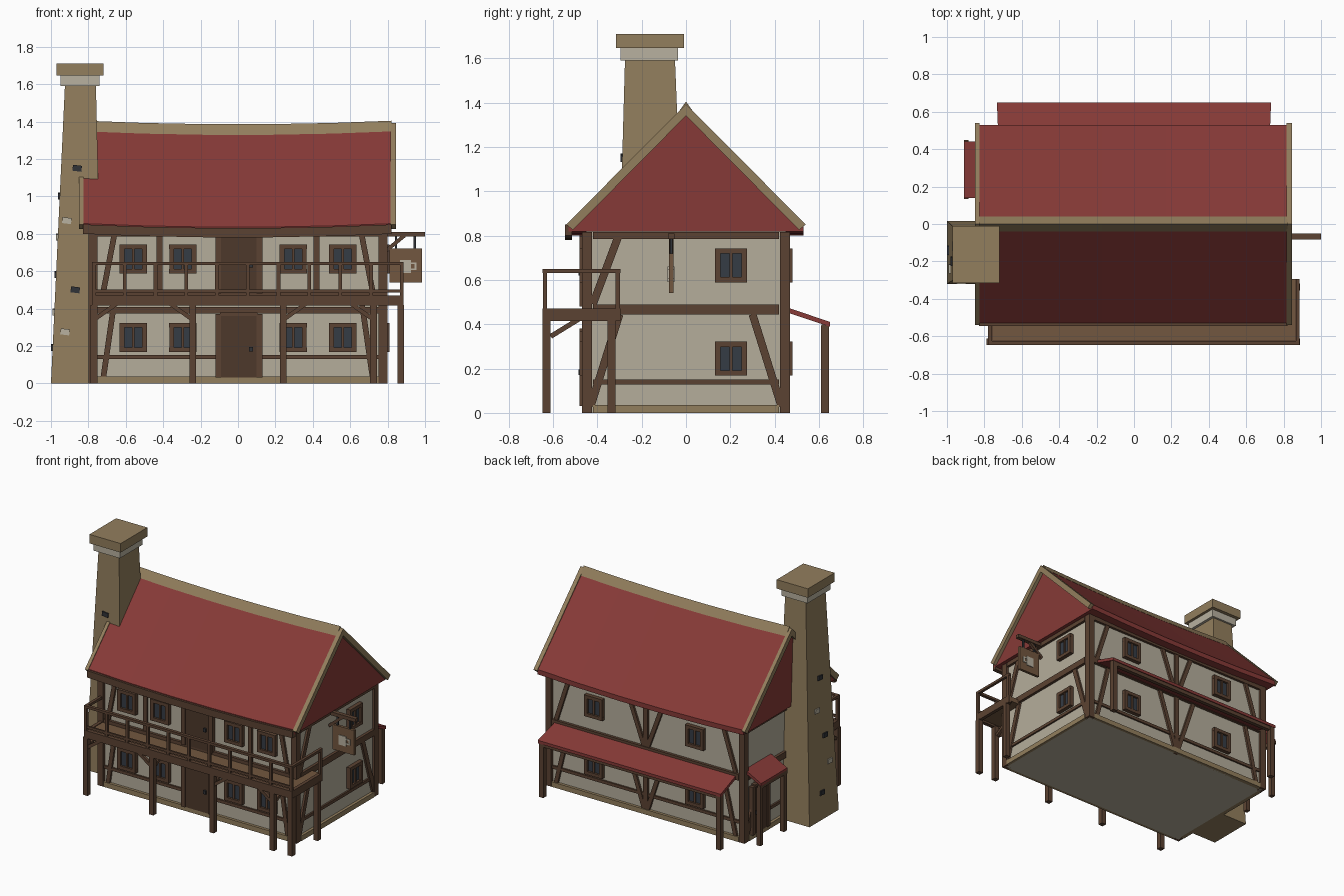
import bpy, bmesh
from mathutils import Vector, Matrix

if "Cube" in bpy.data.objects:
    bpy.data.objects.remove(bpy.data.objects["Cube"])

COLORS = {"plaster": (.46, .42, .33), "timber": (.105, .055, .032), "door_wood": (.075, .04, .024),
          "tile": (.24, .042, .038), "stone": (.29, .21, .11), "pale_stone": (.48, .44, .35),
          "dark_stone": (.03, .032, .038), "glass": (.035, .045, .06), "plank": (.17, .095, .05)}
MATS = {}
for key, c in COLORS.items():
    MATS[key] = bpy.data.materials.new(key)
    MATS[key].diffuse_color = (*c, 1)


def finish(name, bm, mat):
    bmesh.ops.recalc_face_normals(bm, faces=bm.faces)
    me = bpy.data.meshes.new(name)
    bm.to_mesh(me)
    bm.free()
    me.materials.append(MATS[mat])
    ob = bpy.data.objects.new(name, me)
    bpy.context.collection.objects.link(ob)
    return ob


def beam(name, p, q, w, d, n, mat="timber"):
    """Bar from p to q, w wide, d deep along direction n."""
    p, q, n = Vector(p), Vector(q), Vector(n)
    a = (q - p).normalized()
    n = (n - a * n.dot(a)).normalized()
    s = n.cross(a)
    rot = Matrix((a * (q - p).length, s * w, n * d)).transposed().to_4x4()
    bm = bmesh.new()
    bmesh.ops.create_cube(bm, size=1, matrix=Matrix.Translation((p + q) / 2) @ rot)
    return finish(name, bm, mat)


def box(name, x0, x1, y0, y1, z0, z1, mat="timber"):
    y, z = (y0 + y1) / 2, (z0 + z1) / 2
    return beam(name, (x0, y, z), (x1, y, z), y1 - y0, z1 - z0, (0, 0, 1), mat)


def loft(name, rings, mat):
    """Closed solid through matching cross-sections."""
    bm = bmesh.new()
    vs = [[bm.verts.new(p) for p in r] for r in rings]
    n = len(rings[0])
    for a, b in zip(vs, vs[1:]):
        for i in range(n):
            bm.faces.new((a[i], a[(i + 1) % n], b[(i + 1) % n], b[i]))
    bm.faces.new(vs[0])
    bm.faces.new(vs[-1])
    return finish(name, bm, mat)


def sag(x):
    return -.02 * (1 - (x / .84) ** 2)


def along_x(name, profile, xs, mat):
    return loft(name, [[(x, y, z + sag(x)) for y, z in profile] for x in xs], mat)


# Walls: origin, horizontal direction, outward normal
WALLS = {"front": ((0, -.45, 0), (1, 0, 0), (0, -1, 0)), "back": ((0, .45, 0), (1, 0, 0), (0, 1, 0)),
         "right": ((.78, 0, 0), (0, 1, 0), (1, 0, 0)), "left": ((-.78, 0, 0), (0, 1, 0), (-1, 0, 0))}


def on_wall(name, wall, a, b, w, d=.015, mat="timber"):
    o, u, n = (Vector(v) for v in WALLS[wall])
    p, q = (o + u * h + Vector((0, 0, z)) + n * (d / 2 - .005) for h, z in (a, b))
    return beam(f"{wall}_{name}", p, q, w, d + .01, n, mat)


def window(wall, u, z):
    on_wall("window_glass", wall, (u, z - .07), (u, z + .07), .12, .014, "glass")
    for s in (-1, 1):
        on_wall("window_jamb", wall, (u + s * .06, z - .077), (u + s * .06, z + .077), .025, .03)
        on_wall("window_rail", wall, (u - .073, z + s * .065), (u + .073, z + s * .065), .024, .029)
    on_wall("window_mullion", wall, (u, z - .06), (u, z + .06), .014, .024)


def door(wall, u, z0, z1, hw=.1):
    on_wall("door", wall, (u, z0), (u, z1), hw * 2, .022, "door_wood")
    for s in (-1, 1):
        on_wall("door_jamb", wall, (u + s * (hw + .01), z0), (u + s * (hw + .01), z1), .03, .03)
    on_wall("door_lintel", wall, (u - hw, z1), (u + hw, z1), .02, .03)
    on_wall("door_handle", wall, (u + hw * .65, z0 + .14), (u + hw * .65, z0 + .165), .02, .035, "dark_stone")


# House body and timber frame
box("walls", -.78, .78, -.45, .45, 0, .82, "plaster")
for x in (-.775, .775):
    for y in (-.447, .447):
        box("corner_post", x - .023, x + .023, y - .023, y + .023, 0, .815)
for wall, h in (("front", .75), ("back", .75), ("right", .42), ("left", .42)):
    on_wall("plinth", wall, (-h, .018), (h, .018), .036, .02, "stone")
    on_wall("low_rail", wall, (-h, .14), (h, .14), .022, .012)
    on_wall("mid_beam", wall, (-h, .467), (h, .467), .045, .02)
    on_wall("top_beam", wall, (-h, .80), (h, .80), .03, .018)
on_wall("deck_lintel", "front", (-.75, .392), (.75, .392), .035, .018)
for s in (-1, 1):
    for wall, xs in (("front", (.72, .66)), ("back", (.72, .62))):
        on_wall("low_brace", wall, (s * xs[0], .03), (s * xs[1], .445), .03)
        on_wall("high_brace", wall, (s * xs[0], .49), (s * xs[1], .80), .03)
    on_wall("stud", "front", (s * .42, .49), (s * .42, .80), .03)
    on_wall("vee_brace_low", "back", (s * .015, .04), (s * .15, .445), .03)
    on_wall("vee_brace_high", "back", (s * .015, .49), (s * .13, .80), .03)
on_wall("centre_stud", "back", (0, 0), (0, .80), .035)
for wall in ("right", "left"):
    on_wall("brace", wall, (-.43, .03), (-.3, .445), .035)
    on_wall("brace", wall, (.43, .03), (.3, .445), .035)
    on_wall("high_brace", wall, (-.42, .49), (-.3, .81), .035)

# Windows and doors
for z in (.245, .665):
    for u in (-.56, -.295, .295, .56):
        window("front", u, z)
    for u in (-.4, .41):
        window("back", u, z)
    window("right", .203, z)
door("front", .005, .03, .37)
door("front", .005, .48, .795)
door("left", .29, .03, .38, .075)

# Sagging main roof with ridge cap, verges and front fascia
XS = (-.83, -.5, -.17, .17, .5, .82)
along_x("roof", [(-.53, .82), (-.53, .855), (0, 1.385), (.53, .855), (.53, .82)], XS, "tile")
along_x("ridge_cap", [(-.04, 1.348), (0, 1.405), (.04, 1.348), (0, 1.37)], XS, "stone")
along_x("front_fascia", [(-.545, .80), (-.545, .85), (-.515, .85), (-.515, .80)], XS, "timber")
verge = [(-.54, .85), (0, 1.393), (.54, .85), (.51, .825), (0, 1.34), (-.51, .825)]
for x0, x1 in ((-.85, -.825), (.815, .845)):
    loft("verge_board", [[(x, y, z) for y, z in verge] for x in (x0, x1)], "stone")

# Tapered chimney with inset stones
loft("chimney", [[(a, c, z), (b, c, z), (b, d, z), (a, d, z)] for a, b, c, d, z in
                 ((-1, -.72, -.32, .015, 0), (-.925, -.76, -.275, -.05, 1.6))], "stone")
box("chimney_band", -.95, -.74, -.295, -.035, 1.59, 1.65, "pale_stone")
box("chimney_cap", -.97, -.72, -.315, -.01, 1.645, 1.71, "stone")
for i, (x, z) in enumerate(((-.86, 1.15), (-.915, .87), (-.87, .5), (-.925, .275))):
    y = -.32 + .045 * z / 1.6
    beam("front_stone", (x - .024, y, z + .003), (x + .024, y, z - .003), .016, .032, (0, 0, 1),
         "pale_stone" if i % 2 else "dark_stone")
for i, (y, z) in enumerate(((-.17, 1.0), (-.12, .78), (-.2, .58), (-.24, .38), (-.14, .19))):
    x = -1 + .075 * z / 1.6
    beam("side_stone", (x, y - .024, z), (x, y + .024, z + .004), .018, .032, (0, 0, 1),
         "pale_stone" if i % 2 else "dark_stone")

# Balcony wrapping the front right corner
box("balcony_deck", -.765, .875, -.635, -.45, .43, .465, "plank")
box("balcony_side_deck", .78, .875, -.45, -.295, .43, .465, "plank")
box("deck_front_beam", -.78, .885, -.648, -.62, .415, .47)
box("deck_side_beam", .86, .885, -.62, -.295, .415, .47)
box("deck_end_beam", -.78, -.755, -.62, -.45, .415, .47)
for x, y in ((-.77, -.63), (-.242, -.63), (.242, -.63), (.725, -.63), (.87, -.63), (.87, -.337)):
    box("balcony_post", x - .018, x + .018, y - .018, y + .018, 0, .42)
for x, s in ((-.77, 1), (-.242, -1), (.242, 1), (.725, -1)):
    beam("post_brace", (x, -.63, .34), (x + s * .12, -.63, .425), .022, .022, (0, 1, 0))
    beam("post_back_brace", (x, -.61, .345), (x, -.48, .425), .022, .022, (1, 0, 0))
box("front_top_rail", -.78, .885, -.648, -.625, .632, .65)
box("front_low_rail", -.77, .875, -.643, -.63, .485, .502)
box("right_top_rail", .865, .885, -.64, -.295, .632, .65)
box("left_top_rail", -.78, -.76, -.64, -.45, .632, .65)
for i in range(11):
    x = -.77 + i * .1645
    box("baluster", x - .01, x + .01, -.646, -.627, .465, .635)
box("right_rail_post", .865, .885, -.318, -.297, .465, .635)

# Rear lean-to porch
loft("porch_roof", [[(x, .45, .455), (x, .45, .478), (x + e, .65, .41), (x + e, .65, .388)]
                    for x, e in ((-.725, -.008), (.725, .008))], "tile")
box("porch_beam", -.725, .725, .612, .64, .365, .398)
for x in (-.71, .71):
    box("porch_post", x - .018, x + .018, .61, .645, 0, .395)

# Left side door awning
loft("awning_roof", [[(-.775, y, .5), (-.775, y, .525), (-.91, y, .455), (-.91, y, .435)]
                     for y in (.14, .44)], "tile")
box("awning_beam", -.91, -.885, .135, .448, .415, .44)
for y in (.155, .425):
    box("awning_post", -.905, -.875, y - .016, y + .016, 0, .42)

# Hanging sign with a plain mug shape
Y = -.067
box("sign_arm", .77, 1, Y - .015, Y + .015, .785, .81)
beam("sign_arm_brace", (.78, Y, .70), (.89, Y, .79), .02, .02, (0, 1, 0))
for x in (.845, .945):
    box("sign_hanger", x - .006, x + .006, Y - .006, Y + .006, .71, .79, "dark_stone")
box("sign_board", .81, .985, Y - .01, Y + .01, .54, .72, "plank")
box("mug", .865, .925, Y - .016, Y + .016, .59, .66, "pale_stone")
box("mug_handle", .945, .955, Y - .016, Y + .016, .605, .645, "pale_stone")
for z in (.605, .637):
    box("mug_handle_arm", .925, .955, Y - .016, Y + .016, z, z + .01, "pale_stone")

for m in bpy.data.materials:
    if m.users and not m.is_grease_pencil:
        m.use_nodes = True
        m.node_tree.nodes["Principled BSDF"].inputs["Base Color"].default_value = m.diffuse_color
